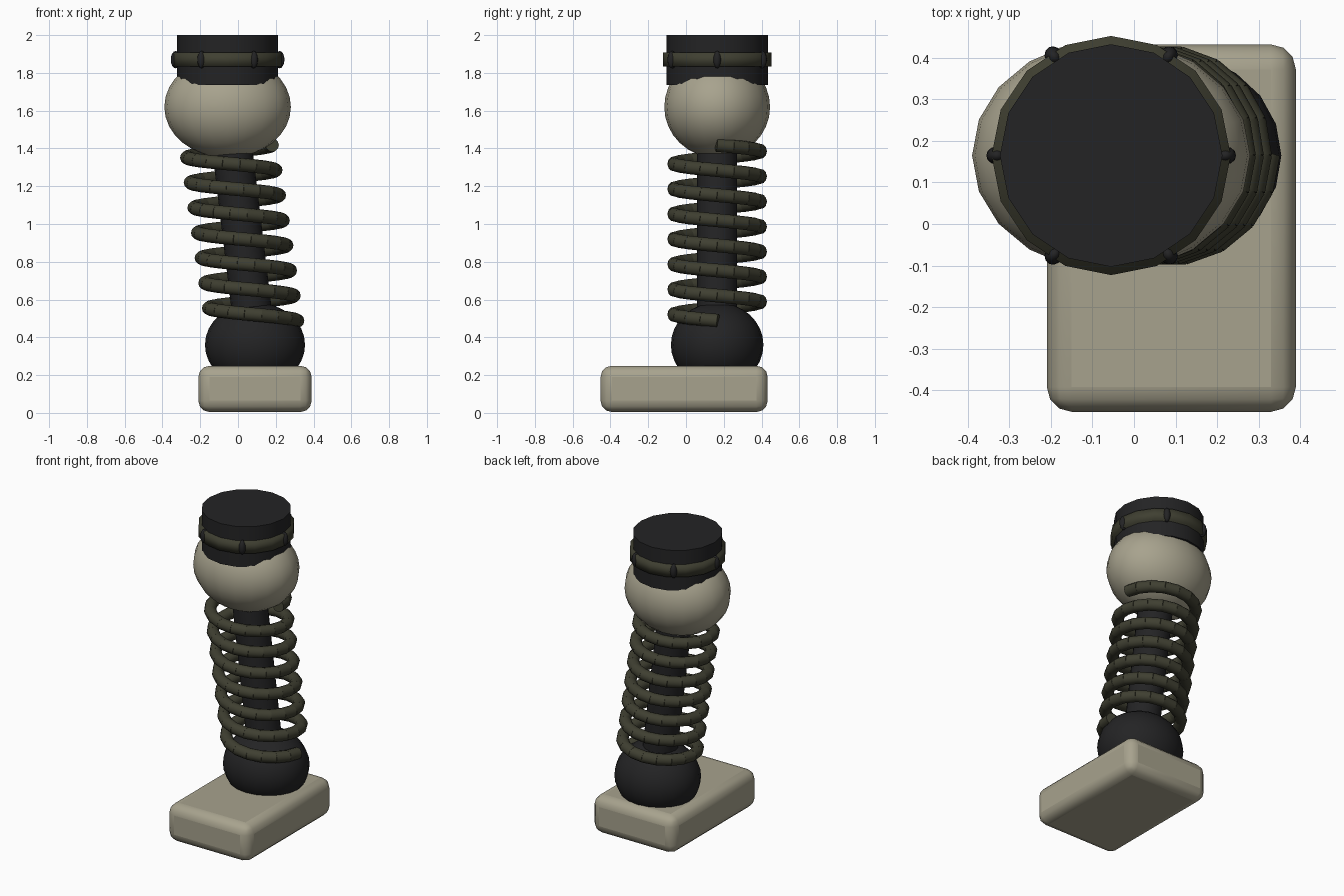
import bpy
from math import sin, cos, pi, tau
from mathutils import Vector

cube = bpy.data.objects.get("Cube")
if cube:
    bpy.data.objects.remove(cube, do_unlink=True)


def make_material(name, color):
    mat = bpy.data.materials.new(name)
    mat.use_nodes = True
    mat.diffuse_color = (*color, 1)
    mat.node_tree.nodes["Principled BSDF"].inputs["Base Color"].default_value = (*color, 1)
    return mat


beige = make_material("beige", (0.39, 0.365, 0.27))
black = make_material("black", (0.017, 0.017, 0.018))
olive = make_material("dark olive", (0.05, 0.05, 0.031))

Y = 0.165        # depth of the leg axis
ANKLE_X = 0.09
KNEE_X = -0.055


def finish(name, mat, angle=None):
    obj = bpy.context.object
    obj.name = name
    obj.data.materials.append(mat)
    if angle is None:
        bpy.ops.object.shade_smooth()
    else:
        bpy.ops.object.shade_smooth_by_angle(angle=angle)
    return obj


def ellipsoid(name, loc, radii, mat, segments=20, rings=16):
    bpy.ops.mesh.primitive_uv_sphere_add(segments=segments, ring_count=rings, location=loc)
    bpy.context.object.scale = radii
    return finish(name, mat)


def rod(name, start, end, radius, mat, sides=16, angle=0.7):
    start, end = Vector(start), Vector(end)
    axis = end - start
    bpy.ops.mesh.primitive_cylinder_add(vertices=sides, radius=radius, depth=axis.length,
                                        location=(start + end) / 2)
    obj = bpy.context.object
    obj.rotation_euler = axis.to_track_quat('Z', 'Y').to_euler()
    return finish(name, mat, angle)


# Foot: rounded block
bpy.ops.mesh.primitive_cube_add(size=1, location=(ANKLE_X, -0.01, 0.127))
foot = bpy.context.object
foot.scale = (0.6, 0.885, 0.245)
bpy.ops.object.transform_apply(location=False, rotation=False, scale=True)
bevel = foot.modifiers.new("rounded edges", 'BEVEL')
bevel.width = 0.06
bevel.segments = 3
finish("foot", beige, 0.7)

# Joints and the leaning strut between them
ellipsoid("ankle_ball", (ANKLE_X, Y, 0.36), (0.265, 0.245, 0.225), black)
ellipsoid("knee_ball", (KNEE_X, Y, 1.62), (0.335, 0.28, 0.27), beige)
rod("strut", (ANKLE_X, Y, 0.4), (KNEE_X, Y, 1.6), 0.106, black)

# Spring: short overlapping rods along a leaning helix
TURNS, PER_TURN, COIL_R = 7, 18, 0.23
COUNT = TURNS * PER_TURN


def coil_point(step):
    t = step / COUNT
    a = -tau * step / PER_TURN
    return Vector((0.085 - 0.135 * t + COIL_R * cos(a), Y + COIL_R * sin(a), 0.488 + 0.93 * t))


for i in range(COUNT):
    a, b = coil_point(i), coil_point(i + 1)
    extra = (b - a) * 0.06
    rod(f"spring_segment_{i + 1}", a - extra, b + extra, 0.036, olive, sides=12)

# Thigh socket with its band and studs
rod("thigh_socket", (KNEE_X, Y, 1.735), (KNEE_X, Y, 2.0), 0.268, black)
rod("socket_band", (KNEE_X, Y, 1.833), (KNEE_X, Y, 1.908), 0.288, olive, angle=None)
for i in range(6):
    a = i * pi / 3
    stud = ellipsoid(f"band_stud_{i + 1}",
                     (KNEE_X + 0.275 * cos(a), Y + 0.275 * sin(a), 1.87),
                     (0.026, 0.022, 0.046), black, 12, 8)
    stud.rotation_euler.z = a
